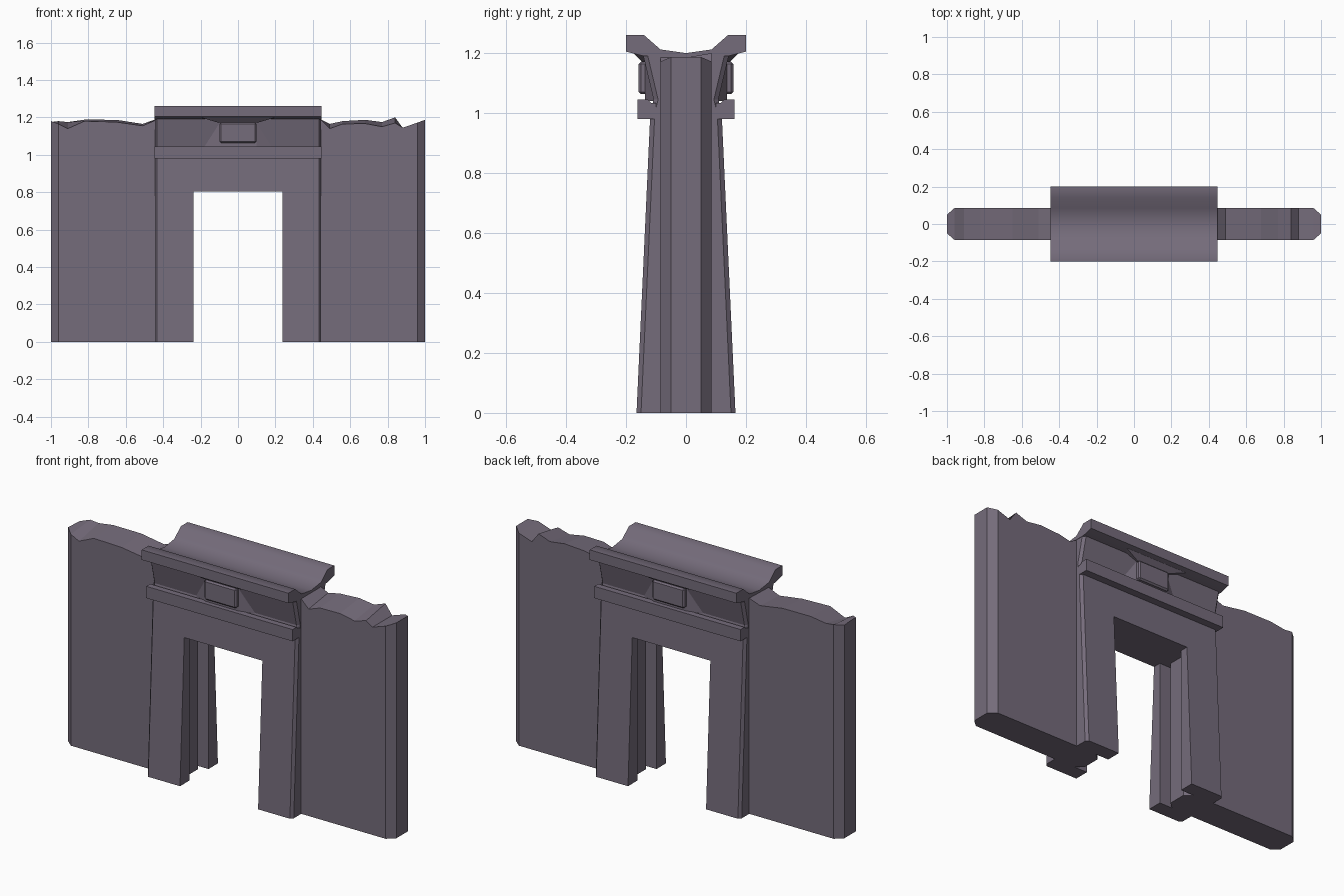
import bpy, bmesh, math

if "Cube" in bpy.data.objects:
    bpy.data.objects.remove(bpy.data.objects["Cube"])

stone = bpy.data.materials.new("weathered purple grey stone")
stone.diffuse_color = (0.178, 0.150, 0.198, 1)
stone.use_nodes = True
stone.node_tree.nodes["Principled BSDF"].inputs["Base Color"].default_value = stone.diffuse_color


def finish(name, bm):
    bmesh.ops.recalc_face_normals(bm, faces=bm.faces)
    me = bpy.data.meshes.new(name)
    bm.to_mesh(me)
    bm.free()
    me.materials.append(stone)
    ob = bpy.data.objects.new(name, me)
    bpy.context.collection.objects.link(ob)
    return ob


def loft(name, rings):
    """Join rings of equal point count and cap both ends."""
    bm = bmesh.new()
    vs = [[bm.verts.new(p) for p in r] for r in rings]
    n = len(rings[0])
    for a, b in zip(vs, vs[1:]):
        for i in range(n):
            j = (i + 1) % n
            bm.faces.new((a[i], a[j], b[j], b[i]))
    bm.faces.new(vs[0])
    bm.faces.new(vs[-1])
    return finish(name, bm)


def box(name, x, y0, y1, z0, z1, bevel=0):
    ob = loft(name, [[(-x, y0, z), (x, y0, z), (x, y1, z), (-x, y1, z)] for z in (z0, z1)])
    if bevel:
        m = ob.modifiers.new("bevel", "BEVEL")
        m.width, m.segments = bevel, 1
    return ob


# Broken walls: chamfered ends, ragged top (x, front height, back height)
def wall(name, stations):
    rings = []
    for x, zf, zb in stations:
        a = abs(x)
        w = 0.05 if a > 0.99 or a < 0.3 else 0.085
        rings.append([(x, -w, 0), (x, w, 0), (x, w, zb), (x, -w, zf)])
    loft(name, rings)


wall("left_wall", [
    (-1, 1.18, 1.175), (-0.96, 1.165, 1.18), (-0.91, 1.14, 1.175), (-0.82, 1.18, 1.188),
    (-0.65, 1.175, 1.187), (-0.51, 1.155, 1.165), (-0.44, 1.185, 1.19),
    (-0.32, 1.185, 1.185), (-0.28, 1.185, 1.185)])
wall("right_wall", [
    (0.28, 1.185, 1.185), (0.32, 1.185, 1.185), (0.44, 1.19, 1.19), (0.49, 1.14, 1.165),
    (0.56, 1.165, 1.18), (0.68, 1.167, 1.187), (0.77, 1.15, 1.175), (0.84, 1.17, 1.2),
    (0.88, 1.145, 1.145), (0.96, 1.172, 1.172), (1, 1.187, 1.187)])


# Gate body: battered faces with chamfered corners
def depth(z):
    return 0.165 - 0.046 * z


for sx, side in ((-1, "left"), (1, "right")):
    for sy, face in ((-1, "front"), (1, "back")):
        loft(f"{side}_{face}_gate_leg", [
            [(sx * 0.238, sy * 0.083, z), (sx * 0.238, sy * depth(z), z),
             (sx * 0.432, sy * depth(z), z), (sx * 0.445, sy * (depth(z) - 0.015), z),
             (sx * 0.445, sy * 0.083, z)] for z in (0, 0.805)])


def block_ring(d, z):
    q = [(0.432, d), (0.445, d - 0.015)]
    return ([(x, -y, z) for x, y in q] + [(x, y, z) for x, y in q[::-1]]
            + [(-x, y, z) for x, y in q] + [(-x, -y, z) for x, y in q[::-1]])


# Lintel and flared neck
loft("lintel_and_neck", [block_ring(d, z) for d, z in (
    (depth(0.805), 0.805), (depth(1.0), 1.0), (0.108, 1.045), (0.143, 1.193))])

# Bands, plaques and their backing on both faces
for s, face in ((-1, "front"), (1, "back")):
    band = [(0.1, 0.98), (0.162, 0.98), (0.162, 1.045), (0.128, 1.045), (0.115, 1.033), (0.1, 1.033)]
    loft(face + "_band", [[(x, s * y, z) for y, z in band] for x in (-0.446, 0.446)])
    box(face + "_plaque", 0.098, s * 0.11, s * 0.158, 1.063, 1.172, 0.008)
    loft(face + "_plaque_backing", [
        [(-0.2, s * 0.1, z), (-0.1, s * 0.137, z), (0.1, s * 0.137, z), (0.2, s * 0.1, z)]
        for z in (1.04, 1.195)])
    # Sagging underside of the cornice above the plaque
    loft(face + "_cornice_drop", [
        [(-w, s * 0.13, z), (w, s * 0.13, z), (w, s * y, z), (-w, s * y, z)]
        for w, y, z in ((0.1, 0.146, 1.17), (0.2, 0.175, 1.2))])

# Cornice with hollow top
half = [(0.085, 1.212), (0.14, 1.26), (0.2, 1.26), (0.2, 1.205), (0.14, 1.19)]
prof = [(0, 1.2)] + half + [(-y, z) for y, z in half[::-1]]
cap = loft("cornice", [[(x, y, z) for y, z in prof] for x in (-0.447, 0.447)])
bpy.context.view_layer.objects.active = cap
cap.select_set(True)
bpy.ops.object.shade_smooth_by_angle(angle=math.radians(45))
